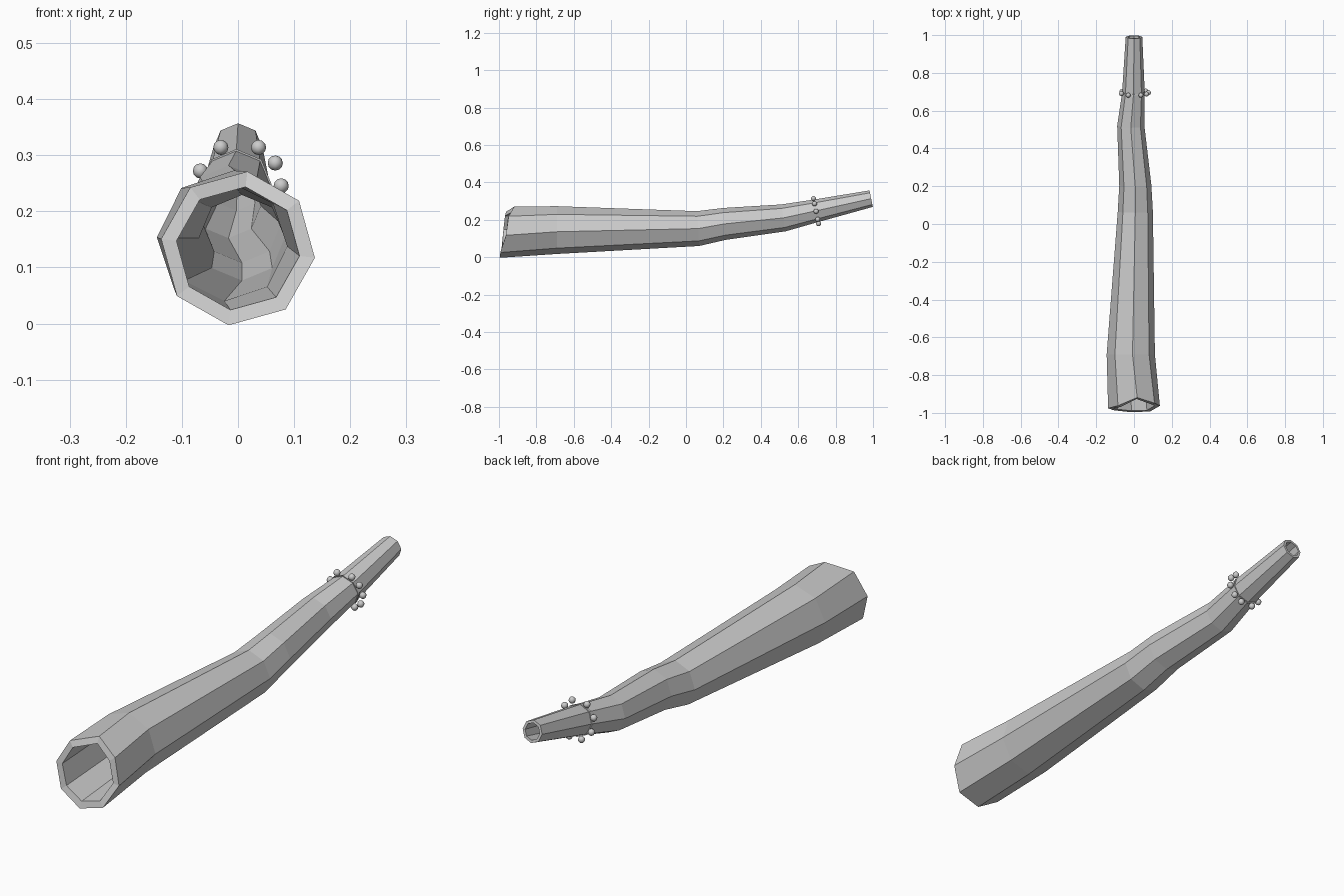
import bpy, bmesh
from math import sin, cos, radians
from mathutils import Vector, Matrix

if "Cube" in bpy.data.objects:
    bpy.data.objects.remove(bpy.data.objects["Cube"])

SIDES = 8
# path stations: x, y, z, outer radius, bore ratio, lean of the ring, twist in degrees
STATIONS = [
    (0.000, -0.962, 0.134, 0.138, 0.80, 0.28, -7),
    (-0.017, -0.690, 0.145, 0.128, 0.82, 0.00, -4),
    (0.007, 0.065, 0.153, 0.093, 0.82, -0.06, 0),
    (0.007, 0.205, 0.178, 0.085, 0.82, -0.10, 0),
    (-0.017, 0.520, 0.210, 0.072, 0.80, -0.15, 0),
    (-0.003, 0.695, 0.248, 0.060, 0.78, -0.20, 0),
    (0.000, 0.990, 0.313, 0.044, 0.75, -0.20, 0),
]
# uneven sawn mouth: extra y for each corner, starting at the bottom
MOUTH_CUT = [0.004, 0.000, 0.004, -0.010, 0.005, -0.030, -0.018, 0.000]


def new_object(name, bm):
    bmesh.ops.recalc_face_normals(bm, faces=bm.faces)
    mesh = bpy.data.meshes.new(name)
    bm.to_mesh(mesh)
    bm.free()
    obj = bpy.data.objects.new(name, mesh)
    bpy.context.collection.objects.link(obj)
    return obj


def ring(bm, station, ratio, cut):
    x, y, z, r, _, lean, twist = station
    verts = []
    for k in range(SIDES):
        a = radians(-90 + twist + 360 / SIDES * k)
        dz = r * ratio * sin(a)
        verts.append(bm.verts.new((x + r * ratio * cos(a), y + lean * dz + cut[k], z + dz)))
    return verts


def bridge(bm, a, b):
    for k in range(SIDES):
        n = (k + 1) % SIDES
        bm.faces.new((a[k], a[n], b[n], b[k]))


# hollow wooden tube, open at both ends: out along the outside, back down the bore
bm = bmesh.new()
flat = [0] * SIDES
cuts = [MOUTH_CUT] + [flat] * (len(STATIONS) - 1)
outer = [ring(bm, s, 1, c) for s, c in zip(STATIONS, cuts)]
inner = [ring(bm, s, s[4], c) for s, c in zip(STATIONS, cuts)]
loop = outer + inner[::-1]
for i in range(len(loop)):
    bridge(bm, loop[i], loop[(i + 1) % len(loop)])
new_object("tube", bm)

# thin cord tied around the narrow end
cx, cy, cz, cr = STATIONS[5][:4]
LEAN = STATIONS[5][5]
bm = bmesh.new()
loops = []
for radius, shift in [(0.95, -0.004), (1.05, -0.004), (1.05, 0.004), (0.95, 0.004)]:
    loops.append(ring(bm, (cx, cy + shift, cz, cr, 1, LEAN, 0), radius, flat))
for i in range(4):
    bridge(bm, loops[i], loops[(i + 1) % 4])
new_object("cord", bm)

# beads strung on the cord
bm = bmesh.new()
for angle in (161, 117, 63, 31, -2, -38, -68, -112, -155):
    a = radians(angle)
    dz = 0.074 * sin(a)
    place = Matrix.Translation(Vector((0.003 + 0.074 * cos(a), cy + LEAN * dz, cz + dz)))
    bmesh.ops.create_uvsphere(bm, u_segments=8, v_segments=6, radius=0.0135, matrix=place)
beads = new_object("beads", bm)
for p in beads.data.polygons:
    p.use_smooth = True
